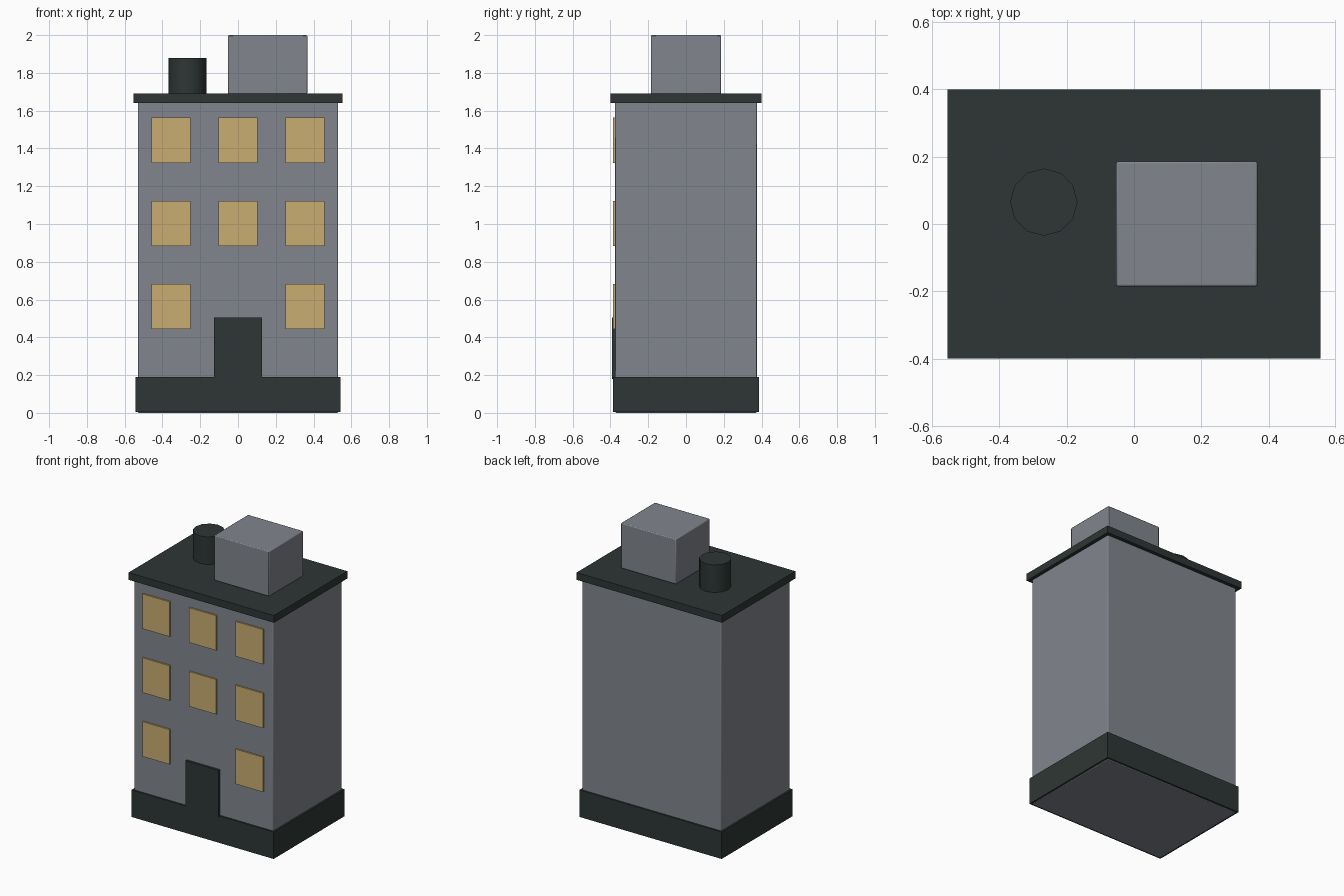
import bpy
import math

default = bpy.data.objects.get("Cube")
if default:
    bpy.data.objects.remove(default, do_unlink=True)


def make_material(name, rgb):
    mat = bpy.data.materials.new(name)
    mat.use_nodes = True
    mat.diffuse_color = (*rgb, 1)
    mat.node_tree.nodes["Principled BSDF"].inputs["Base Color"].default_value = (*rgb, 1)
    return mat


wall_grey = make_material("wall_grey", (0.22, 0.235, 0.27))
dark_trim = make_material("dark_trim", (0.027, 0.037, 0.035))
window_yellow = make_material("window_yellow", (0.58, 0.42, 0.165))


def box(name, low, high, mat, bevel=0):
    centre = [(a + b) / 2 for a, b in zip(low, high)]
    bpy.ops.mesh.primitive_cube_add(size=1, location=centre)
    obj = bpy.context.object
    obj.name = name
    obj.scale = [b - a for a, b in zip(low, high)]
    bpy.ops.object.transform_apply(location=False, rotation=False, scale=True)
    obj.data.materials.append(mat)
    if bevel:
        mod = obj.modifiers.new("soft_edges", "BEVEL")
        mod.width = bevel
        mod.segments = 2
        bpy.ops.object.shade_smooth_by_angle(angle=math.radians(50))
    return obj


# Main volume, with the plinth lifted a hair so the grey base shows below
box("building_body", (-0.53, -0.375, 0), (0.53, 0.375, 1.65), wall_grey, 0.005)
box("plinth", (-0.542, -0.386, 0.004), (0.542, 0.386, 0.19), dark_trim)
box("roof_slab", (-0.554, -0.4, 1.64), (0.554, 0.4, 1.69), dark_trim)

# Rooftop structures
box("roof_housing", (-0.053, -0.186, 1.688), (0.367, 0.186, 2), wall_grey, 0.006)
bpy.ops.mesh.primitive_cylinder_add(vertices=12, radius=0.1, depth=0.2,
                                    location=(-0.268, 0.065, 1.78))
vent = bpy.context.object
vent.name = "roof_vent"
vent.data.materials.append(dark_trim)
bpy.ops.object.shade_smooth_by_angle(angle=math.radians(40))

# Front door and window grid; the middle ground-floor bay holds the door
box("front_door", (-0.126, -0.391, 0.18), (0.126, -0.37, 0.505), dark_trim)
for floor in range(3):
    for bay in (-1, 0, 1):
        if floor == 0 and bay == 0:
            continue
        x = bay * 0.355
        z = 0.563 + floor * 0.44
        box(f"window_{floor + 1}_{bay + 2}", (x - 0.104, -0.386, z - 0.12),
            (x + 0.104, -0.37, z + 0.12), window_yellow)
